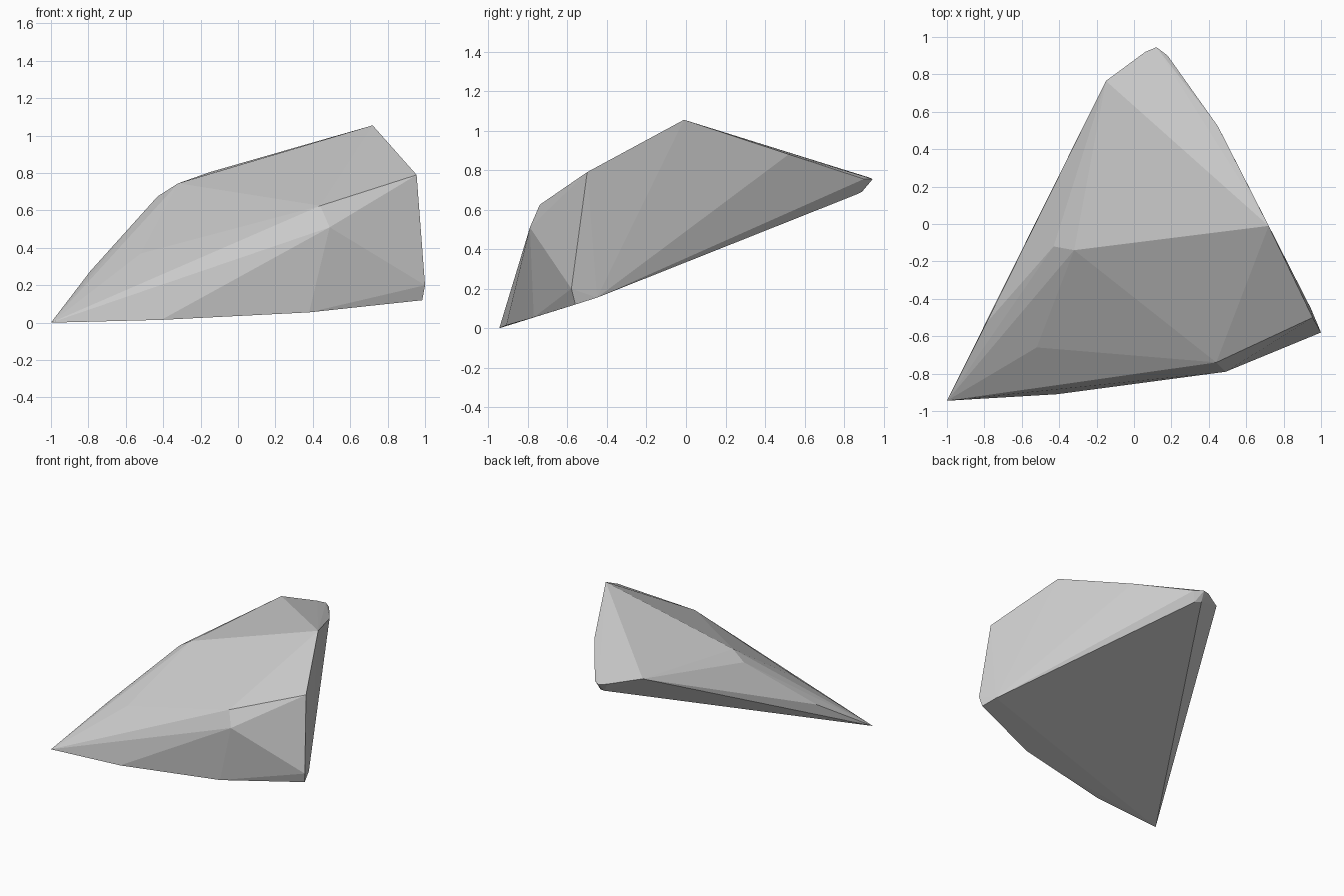
import bpy, bmesh

# Corner points of the faceted rock; its surface is their convex hull
tip_and_crest = [(-1, -0.945, 0), (-0.79, -0.53, 0.275), (-0.43, -0.12, 0.675),
                 (-0.32, -0.14, 0.745), (0.72, -0.01, 1.055)]
back_end = [(-0.15, 0.765, 0.805), (0.06, 0.92, 0.765), (0.12, 0.945, 0.755),
            (0.18, 0.90, 0.755), (0.45, 0.52, 0.88), (0.15, 0.87, 0.68),
            (0.10, 0.89, 0.69)]
right_end = [(0.955, -0.50, 0.79), (1.0, -0.58, 0.20), (0.985, -0.56, 0.12),
             (0.945, -0.45, 0.155)]
front_side = [(0.44, -0.74, 0.625), (0.49, -0.79, 0.51), (-0.52, -0.66, 0.37),
              (-0.52, -0.72, 0.325), (-0.41, -0.91, 0.015), (0.38, -0.77, 0.055)]

bm = bmesh.new()
for p in tip_and_crest + back_end + right_end + front_side:
    bm.verts.new(p)
res = bmesh.ops.convex_hull(bm, input=bm.verts[:])
loose = [v for v in bm.verts if not v.link_faces]
bmesh.ops.delete(bm, geom=loose, context='VERTS')
bmesh.ops.recalc_face_normals(bm, faces=bm.faces[:])

mesh = bpy.data.meshes.new("rock")
bm.to_mesh(mesh)
bm.free()
rock = bpy.data.objects.new("rock", mesh)
bpy.context.collection.objects.link(rock)
